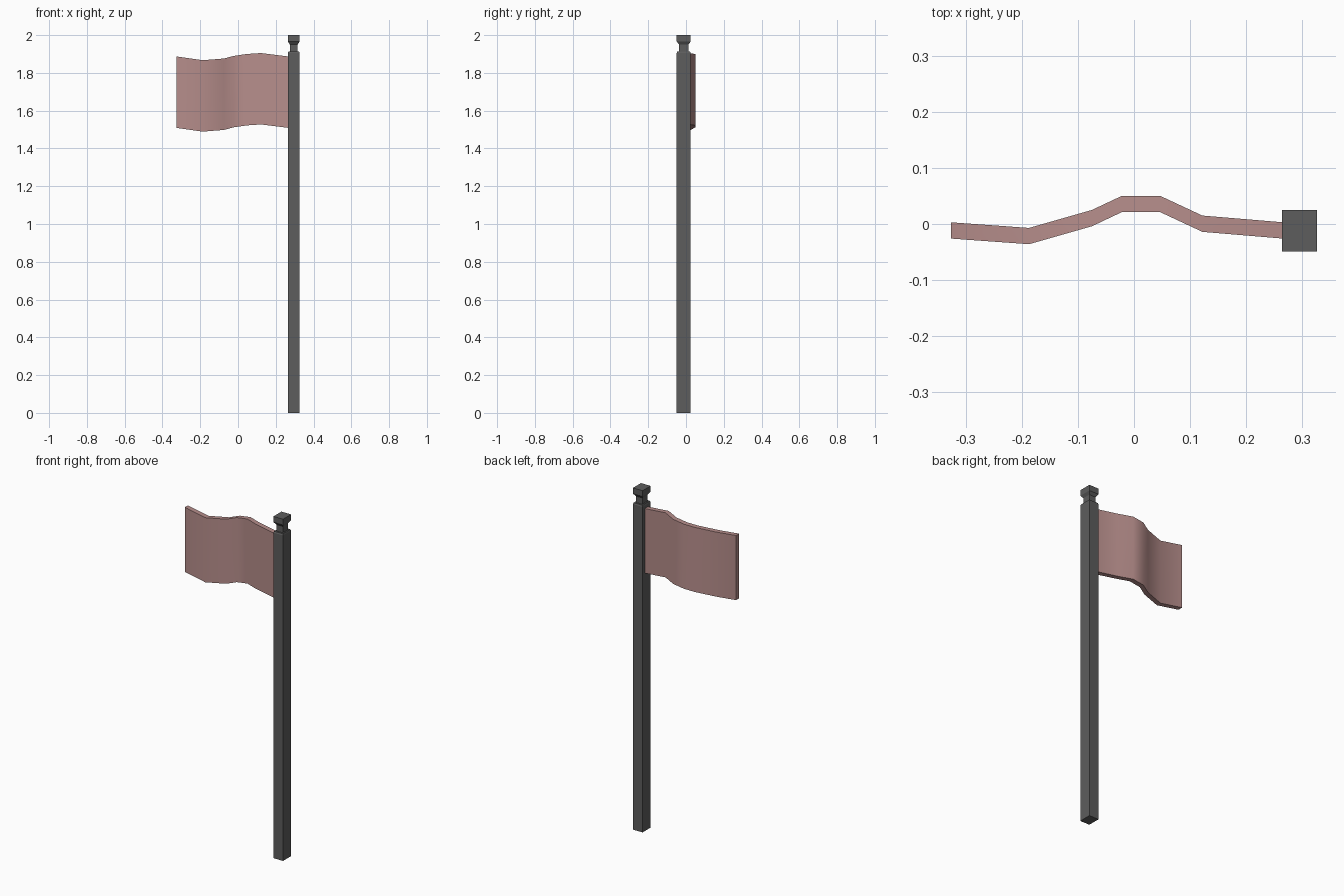
import bpy, math

if "Cube" in bpy.data.objects:
    bpy.data.objects.remove(bpy.data.objects["Cube"])


def material(name, color):
    m = bpy.data.materials.new(name)
    m.diffuse_color = (*color, 1)
    m.use_nodes = True
    m.node_tree.nodes["Principled BSDF"].inputs["Base Color"].default_value = m.diffuse_color
    return m


def make_object(name, verts, faces, mat):
    me = bpy.data.meshes.new(name)
    me.from_pydata(verts, [], faces)
    me.materials.append(mat)
    ob = bpy.data.objects.new(name, me)
    bpy.context.collection.objects.link(ob)
    return ob


def loft(name, rings, mat):
    """Skin equal-sized vertex rings together and cap both ends."""
    n = len(rings[0])
    verts = [v for ring in rings for v in ring]
    faces = [tuple(reversed(range(n))), tuple(range(len(verts) - n, len(verts)))]
    for i in range(len(rings) - 1):
        for j in range(n):
            a, b = i * n + j, i * n + (j + 1) % n
            faces.append((a, b, b + n, a + n))
    return make_object(name, verts, faces, mat)


CX, CY, HX, HY = 0.295, -0.012, 0.031, 0.037


def square(z, s=1.0):
    return [(CX + sx * HX * s, CY + sy * HY * s, z)
            for sx, sy in ((-1, -1), (1, -1), (1, 1), (-1, 1))]


dark = material("dark_metal", (0.11, 0.11, 0.11))
cloth = material("faded_red_cloth", (0.47, 0.27, 0.26))

# Square pole with a necked finial on top
loft("pole", [square(0), square(1.905), square(1.913, 0.92)], dark)
loft("finial", [square(1.91, 0.66), square(1.95, 0.66),
                square(1.966), square(2.0)], dark)

# Waving flag: x, back y and top z at each fold
folds = [(-0.326, 0.003, 1.887), (-0.187, -0.007, 1.867), (-0.075, 0.025, 1.876),
         (-0.022, 0.050, 1.890), (0.047, 0.050, 1.900), (0.122, 0.015, 1.905),
         (0.266, 0.003, 1.887)]
THICK, HEIGHT = 0.029, 0.378
rings = [[(x, y - THICK, z - HEIGHT), (x, y - THICK, z), (x, y, z), (x, y, z - HEIGHT)]
         for x, y, z in folds]
flag = loft("flag", [list(reversed(r)) for r in reversed(rings)], cloth)
for r in (flag,):
    r.data.flip_normals() if r.data.polygons[0].normal.x < 0 else None
bpy.context.view_layer.objects.active = flag
flag.select_set(True)
bpy.ops.object.mode_set(mode='EDIT')
bpy.ops.mesh.select_all(action='SELECT')
bpy.ops.mesh.normals_make_consistent(inside=False)
bpy.ops.object.mode_set(mode='OBJECT')
bpy.ops.object.shade_smooth_by_angle(angle=math.radians(40))
